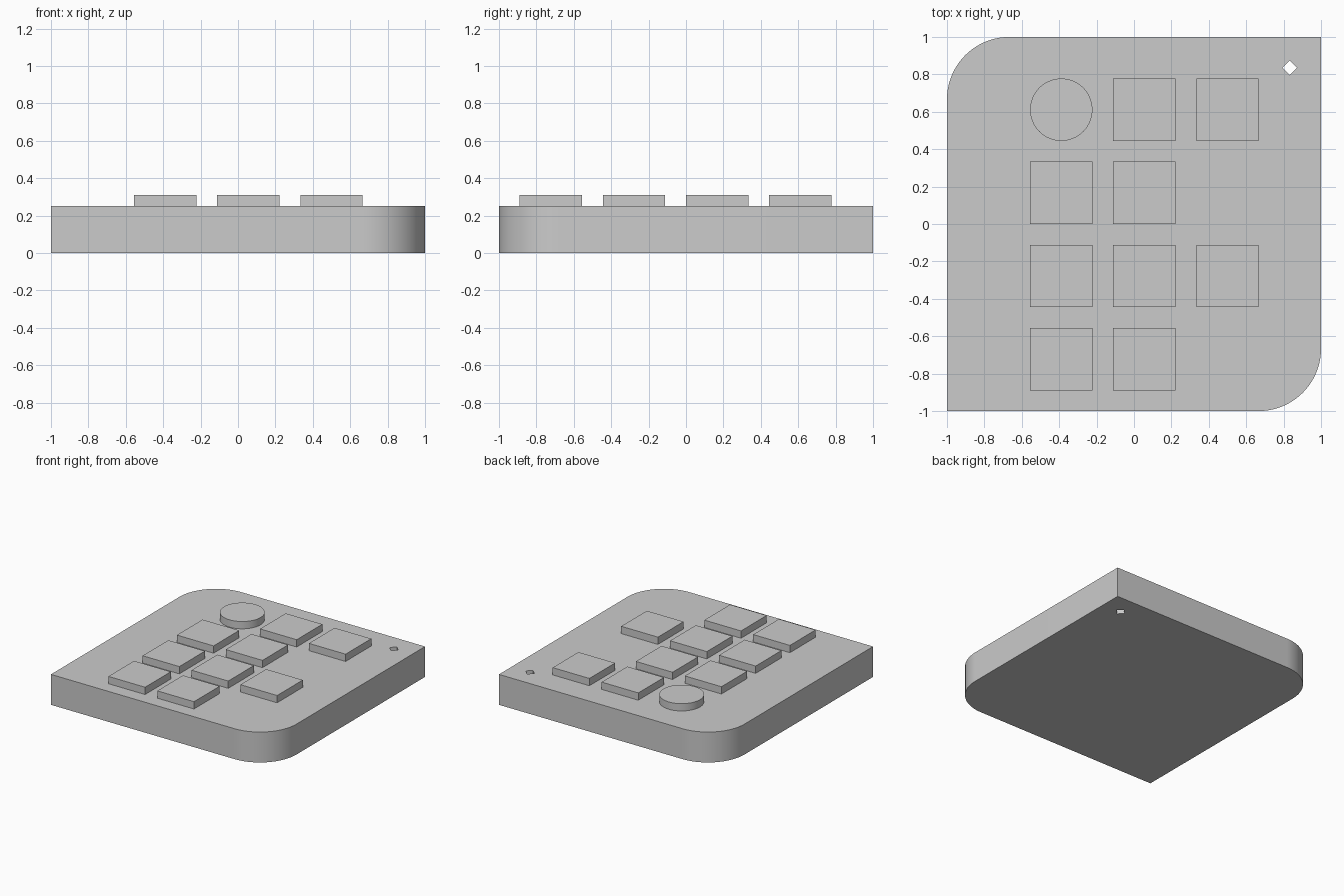
import bpy, bmesh, math

if "Cube" in bpy.data.objects:
    bpy.data.objects.remove(bpy.data.objects["Cube"])

HEIGHT, TOP = 0.25, 0.31      # plate top, key top
KEY, PITCH = 1 / 3, 4 / 9     # key size and spacing

grey = bpy.data.materials.new("light_grey")
grey.diffuse_color = (0.6, 0.6, 0.6, 1)
grey.use_nodes = True
grey.node_tree.nodes["Principled BSDF"].inputs["Base Color"].default_value = grey.diffuse_color


def arc(cx, cy, r, start, end, n):
    return [(cx + r * math.cos(math.radians(start + (end - start) * i / n)),
             cy + r * math.sin(math.radians(start + (end - start) * i / n)))
            for i in range(n + 1)]


def extrude_loops(name, loops, z0, z1):
    """Solid between z0 and z1; the first loop is the outline, the rest are holes."""
    bm = bmesh.new()
    edges = []
    for loop in loops:
        vs = [bm.verts.new((x, y, z0)) for x, y in loop]
        edges += [bm.edges.new((a, b)) for a, b in zip(vs, vs[1:] + vs[:1])]
    if len(loops) == 1:
        faces = [bm.faces.new(vs)]
    else:
        res = bmesh.ops.triangle_fill(bm, edges=edges, use_beauty=True)
        faces = [g for g in res["geom"] if isinstance(g, bmesh.types.BMFace)]
    ext = bmesh.ops.extrude_face_region(bm, geom=faces, use_keep_orig=True)
    top = [g for g in ext["geom"] if isinstance(g, bmesh.types.BMVert)]
    bmesh.ops.translate(bm, verts=top, vec=(0, 0, z1 - z0))
    bmesh.ops.recalc_face_normals(bm, faces=bm.faces)
    mesh = bpy.data.meshes.new(name)
    bm.to_mesh(mesh)
    bm.free()
    mesh.materials.append(grey)
    ob = bpy.data.objects.new(name, mesh)
    bpy.context.collection.objects.link(ob)
    bpy.ops.object.select_all(action='DESELECT')
    ob.select_set(True)
    bpy.context.view_layer.objects.active = ob
    bpy.ops.object.shade_smooth_by_angle(angle=math.radians(30))
    return ob


# Base plate: two opposite corners rounded, diamond hole in the back right corner
R = 1 / 3
outline = ([(-1, -1)] + arc(1 - R, -1 + R, R, -90, 0, 24)
           + [(1, 1)] + arc(-1 + R, 1 - R, R, 90, 180, 24))
diamond = arc(0.833, 0.835, 0.039, 0, 270, 3)
extrude_loops("base_plate", [outline, diamond], 0, HEIGHT)

# Keys: a grid with two gaps in the right column, and a round button back left
for row in range(4):
    for col in range(3):
        x, y = -7 / 18 + col * PITCH, 11 / 18 - row * PITCH
        h = KEY / 2
        if (row, col) == (0, 0):
            extrude_loops("round_button", [arc(x, y, h, 0, 354.375, 63)], HEIGHT, TOP)
        elif col < 2 or row in (0, 2):
            square = [(x - h, y - h), (x + h, y - h), (x + h, y + h), (x - h, y + h)]
            extrude_loops(f"key_{row}_{col}", [square], HEIGHT, TOP)
